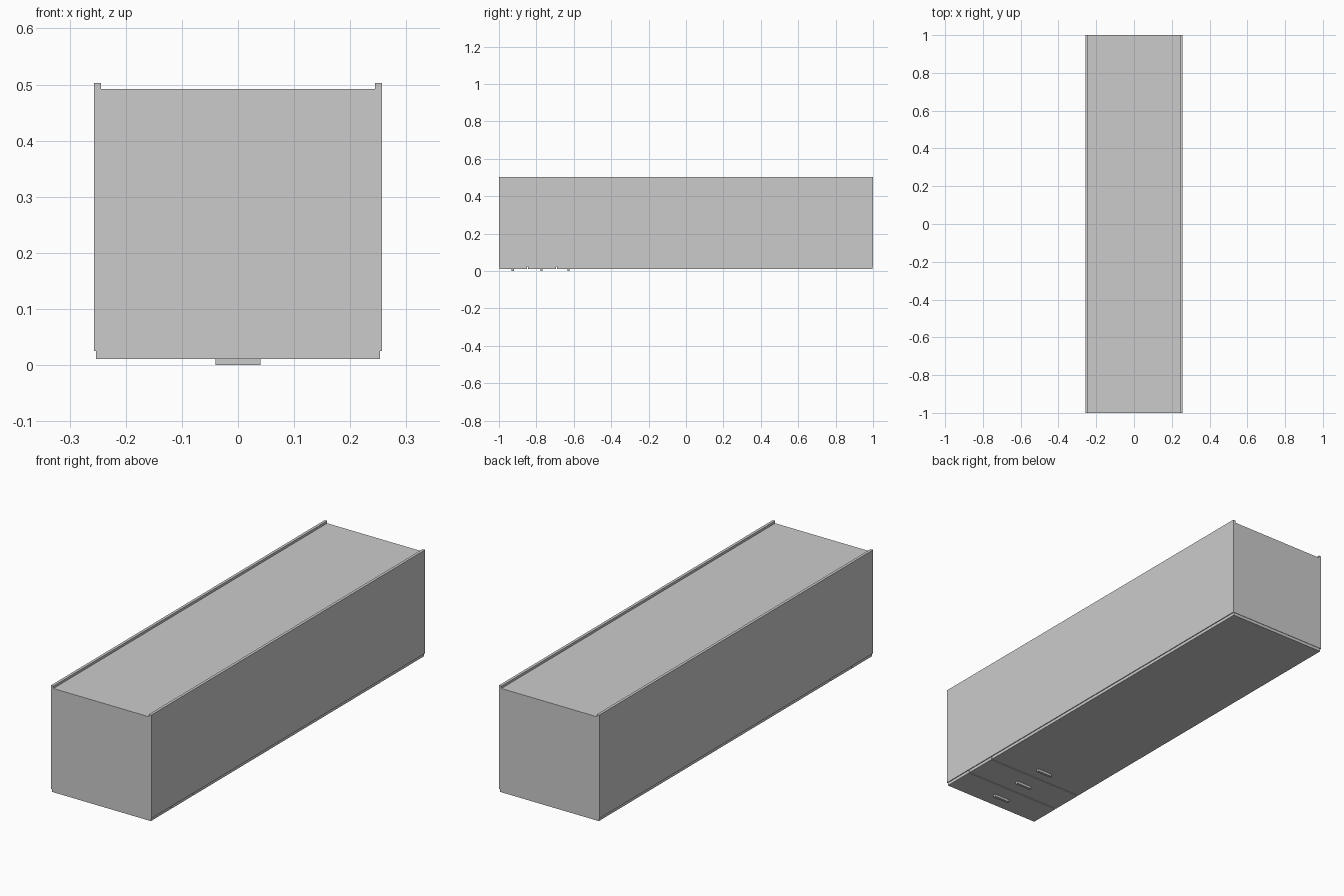
import bpy

if "Cube" in bpy.data.objects:
    bpy.data.objects.remove(bpy.data.objects["Cube"])


def box(name, x0, x1, y0, y1, z0, z1):
    """Axis-aligned box given by its limits."""
    bpy.ops.mesh.primitive_cube_add(size=1, location=((x0 + x1) / 2, (y0 + y1) / 2, (z0 + z1) / 2))
    ob = bpy.context.object
    ob.name = name
    ob.scale = (x1 - x0, y1 - y0, z1 - z0)
    bpy.ops.object.transform_apply(location=False, rotation=False, scale=True)
    return ob


W, T = 0.257, 0.013        # half width, board thickness
FRONT, BACK = 0.025, 0.503  # carcass depth range (cabinet lies on its doors)
INSET = 0.489              # where the recessed back panel starts

# Side boards run the full depth
for s, side in ((-1, "left"), (1, "right")):
    a, b = sorted((s * W, s * (W - T)))
    box(side + "_side", a, b, -1, 1, FRONT, BACK)

# End boards and recessed back panel
inner = W - T
box("base_board", -inner, inner, -1, -1 + T, FRONT, INSET)
box("top_board", -inner, inner, 1 - T, 1, FRONT, INSET)
box("back_panel", -inner, inner, -1, 1, INSET, INSET + 0.003)

# Inner divider above the drawers
box("divider", -inner, inner, -0.699, -0.686, FRONT, INSET)

# Two drawer fronts and one tall door, each with a bar handle
fronts = (
    ("lower_drawer", -0.998, -0.850, -0.926),
    ("upper_drawer", -0.846, -0.695, -0.772),
    ("door", -0.691, 0.998, -0.628),
)
for name, y0, y1, yh in fronts:
    box(name + "_front", -0.253, 0.253, y0, y1, 0.011, FRONT)
    box(name + "_handle", -0.04, 0.04, yh - 0.006, yh + 0.006, 0, 0.011)
